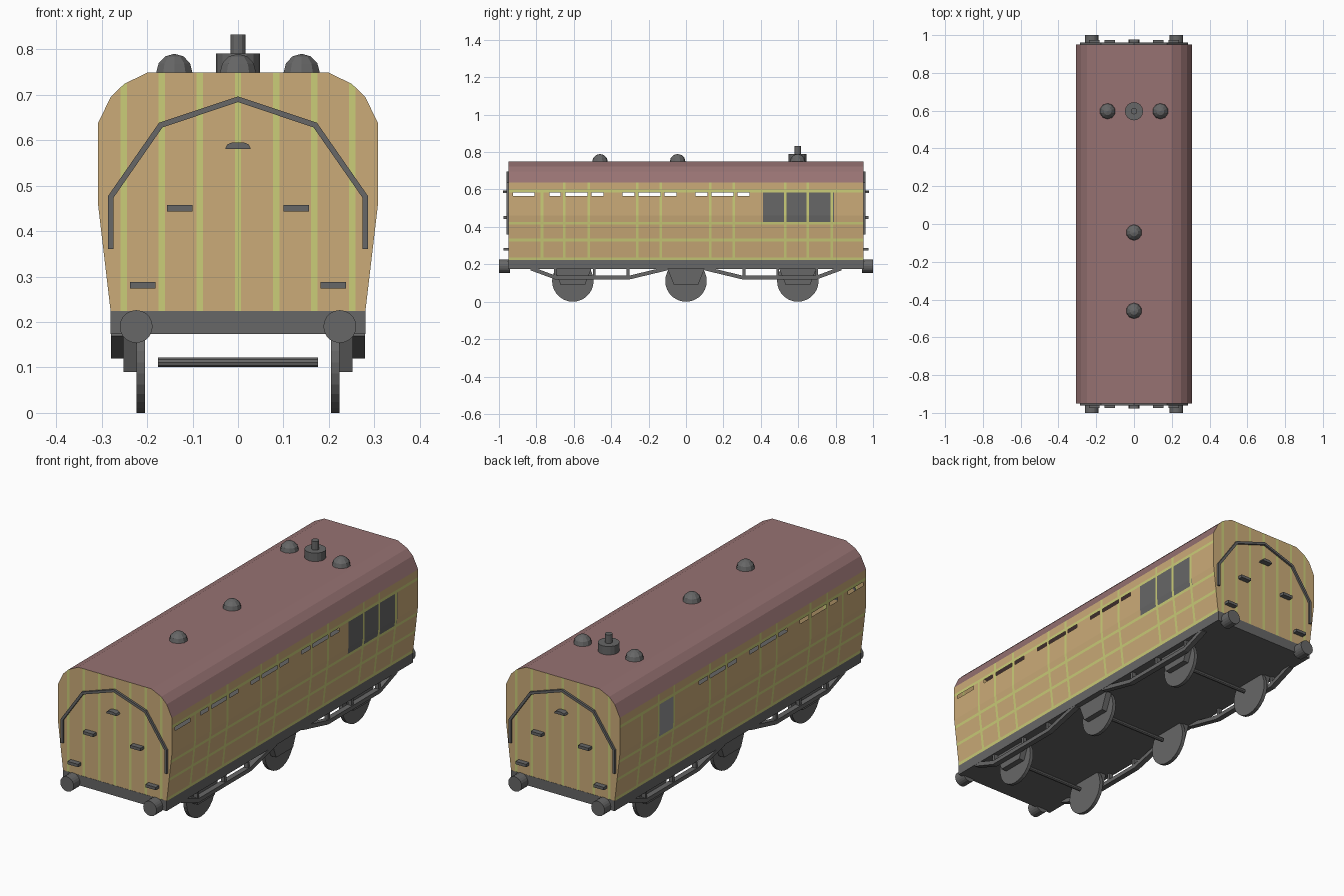
import bpy, bmesh, math
from mathutils import Vector

if "Cube" in bpy.data.objects:
    bpy.data.objects.remove(bpy.data.objects["Cube"])


def material(name, rgb):
    m = bpy.data.materials.new(name)
    m.diffuse_color = (*rgb, 1)
    m.use_nodes = True
    m.node_tree.nodes["Principled BSDF"].inputs["Base Color"].default_value = m.diffuse_color
    return m


TAN = material("tan panel", (0.60, 0.41, 0.19))
YELLOW = material("yellow lining", (0.60, 0.61, 0.19))
ROOF = material("mauve roof", (0.31, 0.17, 0.17))
GREY = material("dark grey", (0.135, 0.135, 0.135))
PALE = material("mid grey glass", (0.30, 0.30, 0.31))


def finish(name, bm, mats):
    me = bpy.data.meshes.new(name)
    bm.to_mesh(me)
    bm.free()
    for m in mats:
        me.materials.append(m)
    ob = bpy.data.objects.new(name, me)
    bpy.context.collection.objects.link(ob)
    return ob


def prism(name, poly, lo, hi, axis, mat=GREY):
    """Extrude a 2D outline along axis: 'x' takes (y, z), 'y' takes (x, z), 'z' takes (x, y)."""
    place = {'x': lambda p, t: (t, p[0], p[1]), 'y': lambda p, t: (p[0], t, p[1]),
             'z': lambda p, t: (p[0], p[1], t)}[axis]
    bm = bmesh.new()
    a = [bm.verts.new(place(p, lo)) for p in poly]
    b = [bm.verts.new(place(p, hi)) for p in poly]
    bm.faces.new(a)
    bm.faces.new(b[::-1])
    for i in range(len(poly)):
        j = (i + 1) % len(poly)
        bm.faces.new((a[j], a[i], b[i], b[j]))
    bmesh.ops.recalc_face_normals(bm, faces=bm.faces)
    return finish(name, bm, [mat])


def rect(u, v, w, h):
    return [(u - w/2, v - h/2), (u + w/2, v - h/2), (u + w/2, v + h/2), (u - w/2, v + h/2)]


def circle(u, v, r, n):
    return [(u + r*math.cos(math.tau*i/n), v + r*math.sin(math.tau*i/n)) for i in range(n)]


def ribbon(points, width):
    """Mitred outline of constant width around a 2D path."""
    p = [Vector(q) for q in points]
    left, right = [], []
    for i, q in enumerate(p):
        d0 = (q - p[i-1]).normalized() if i else (p[1] - q).normalized()
        d1 = (p[i+1] - q).normalized() if i < len(p) - 1 else d0
        n = Vector((-(d0 + d1).y, (d0 + d1).x)).normalized()
        n *= width/2 / n.dot(Vector((-d0.y, d0.x)))
        left.append(tuple(q + n))
        right.append(tuple(q - n))
    return left + right[::-1]


# Coach body shell
half = [(0.28, 0.222), (0.308, 0.46), (0.308, 0.637), (0.28, 0.695), (0.25, 0.724), (0.198, 0.749)]
outline = half + [(-x, z) for x, z in reversed(half)]
body = prism("coach_body", outline, -0.95, 0.95, 'y', TAN)

END_STRIPES = [i * 0.0838 for i in range(-3, 4)]
TALL = [-0.65, -0.52, -0.26, -0.135, 0.13, 0.255, 0.53, 0.65]
SHORT = [-0.77, 0.78]
RAILS = [0.23, 0.33, 0.42, 0.592]
SLOTS = [(-0.925, -0.81), (-0.73, -0.67), (-0.643, -0.527), (-0.505, -0.44)]
for c in (-0.195, 0.195):
    SLOTS += [(c - 0.145, c - 0.08), (c - 0.06, c + 0.06), (c + 0.08, c + 0.145)]
WINDOW = (0.412, 0.79)
SLOT_Z = (0.565, 0.583)
HW = 0.007

bm = bmesh.new()
bm.from_mesh(body.data)


def is_end(f):
    return abs(f.normal.y) > 0.9


def is_side(f):
    return abs(f.normal.x) > 0.85 and f.calc_center_median().z < 0.637


def cut(test, axis, values):
    for v in values:
        bm.normal_update()
        faces = [f for f in bm.faces if test(f)]
        geom = list({g for f in faces for g in (*f.verts, *f.edges)}) + faces
        co = [0, 0, 0]
        no = [0, 0, 0]
        co[axis], no[axis] = v, 1
        bmesh.ops.bisect_plane(bm, geom=geom, dist=1e-5, plane_co=co, plane_no=no)


def near(v, lines):
    return any(abs(v - s) < HW for s in lines)


def edges(lines):
    return [s + d for s in lines for d in (-HW, HW)]


# Cut the lining, slots and windows into the shell
cut(is_end, 0, edges(END_STRIPES))
cut(is_side, 2, edges(RAILS) + list(SLOT_Z))
cut(is_side, 1, edges(TALL + SHORT) + [e for s in SLOTS for e in s] + list(WINDOW))
bm.normal_update()
holes = []
for f in bm.faces:
    c = f.calc_center_bounds()
    if is_end(f):
        f.material_index = int(near(c.x, END_STRIPES))
    elif is_side(f):
        glazed = 0.427 < c.z < 0.585 and (WINDOW[0] < c.y < WINDOW[1] if c.x > 0 else 0.53 < c.y < 0.65)
        short = near(c.y, SHORT) and c.z < 0.6
        if SLOT_Z[0] < c.z < SLOT_Z[1] and any(a < c.y < b for a, b in SLOTS):
            holes.append(f)
        elif near(c.z, RAILS) or near(c.y, TALL) or short:
            f.material_index = 1
        elif glazed:
            f.material_index = 3 if c.x > 0 else 4
    elif f.normal.z > 0.1:
        f.material_index = 2
    else:
        f.material_index = 3
bmesh.ops.delete(bm, geom=holes, context='FACES')
bm.to_mesh(body.data)
bm.free()
for m in (YELLOW, ROOF, GREY, PALE):
    body.data.materials.append(m)

# Underframe
prism("underframe", rect(0, 0.199, 0.56, 0.05), -0.951, 0.951, 'y')

# End fittings
rail = [(-0.28, 0.36), (-0.28, 0.475), (-0.17, 0.633), (0, 0.69), (0.17, 0.633), (0.28, 0.475), (0.28, 0.36)]
for s, end in ((-1, "front"), (1, "back")):
    prism(f"{end}_handrail", ribbon(rail, 0.012), s*0.949, s*0.96, 'y')
    lamp = [(-0.028, 0.581), (0.028, 0.581), (0.024, 0.59), (0.013, 0.595), (-0.013, 0.595), (-0.024, 0.59)]
    prism(f"{end}_lamp_hood", lamp, s*0.949, s*0.978, 'y')
    for t in (-1, 1):
        prism(f"{end}_upper_step", rect(t*0.128, 0.45, 0.056, 0.014), s*0.949, s*0.975, 'y')
        prism(f"{end}_lower_step", rect(t*0.21, 0.281, 0.056, 0.014), s*0.949, s*0.975, 'y')
        prism(f"{end}_buffer", circle(t*0.224, 0.19, 0.036, 20), s*0.94, s*1.0, 'y')

# Running gear
for y in (-0.605, 0, 0.598):
    prism("axle", circle(y, 0.111, 0.011, 10), -0.176, 0.176, 'x')
    for t in (-1, 1):
        prism("wheel", circle(y, 0.111, 0.111, 28), t*0.205, t*0.223, 'x')
        guard = [(y - 0.1, 0.178), (y - 0.065, 0.09), (y + 0.065, 0.09), (y + 0.1, 0.178)]
        prism("axle_guard", guard, t*0.222, t*0.252, 'x')

# Truss rods and posts
for s in (-1, 1):
    path = [(s*0.83, 0.178), (s*0.70, 0.13), (s*0.30, 0.13), (s*0.10, 0.178)]
    for t in (-1, 1):
        prism("truss_rod", ribbon(path, 0.02), t*0.252, t*0.279, 'x')
        for y in (0.31, 0.49, 0.70):
            prism("truss_post", rect(s*y, 0.155, 0.014, 0.05), t*0.255, t*0.275, 'x')

# Roof vents and stove chimney
for x, y in ((0, -0.46), (0, -0.045), (-0.14, 0.597), (0.14, 0.597)):
    bm = bmesh.new()
    bmesh.ops.create_uvsphere(bm, u_segments=10, v_segments=6, radius=0.042)
    bmesh.ops.bisect_plane(bm, geom=bm.verts[:] + bm.edges[:] + bm.faces[:], dist=1e-4,
                           plane_co=(0, 0, 0), plane_no=(0, 0, 1), clear_inner=True)
    finish("roof_vent", bm, [GREY]).location = (x, y, 0.748)
prism("chimney_base", circle(0, 0.597, 0.048, 16), 0.745, 0.79, 'z')
prism("chimney_pipe", circle(0, 0.597, 0.017, 12), 0.785, 0.832, 'z')
